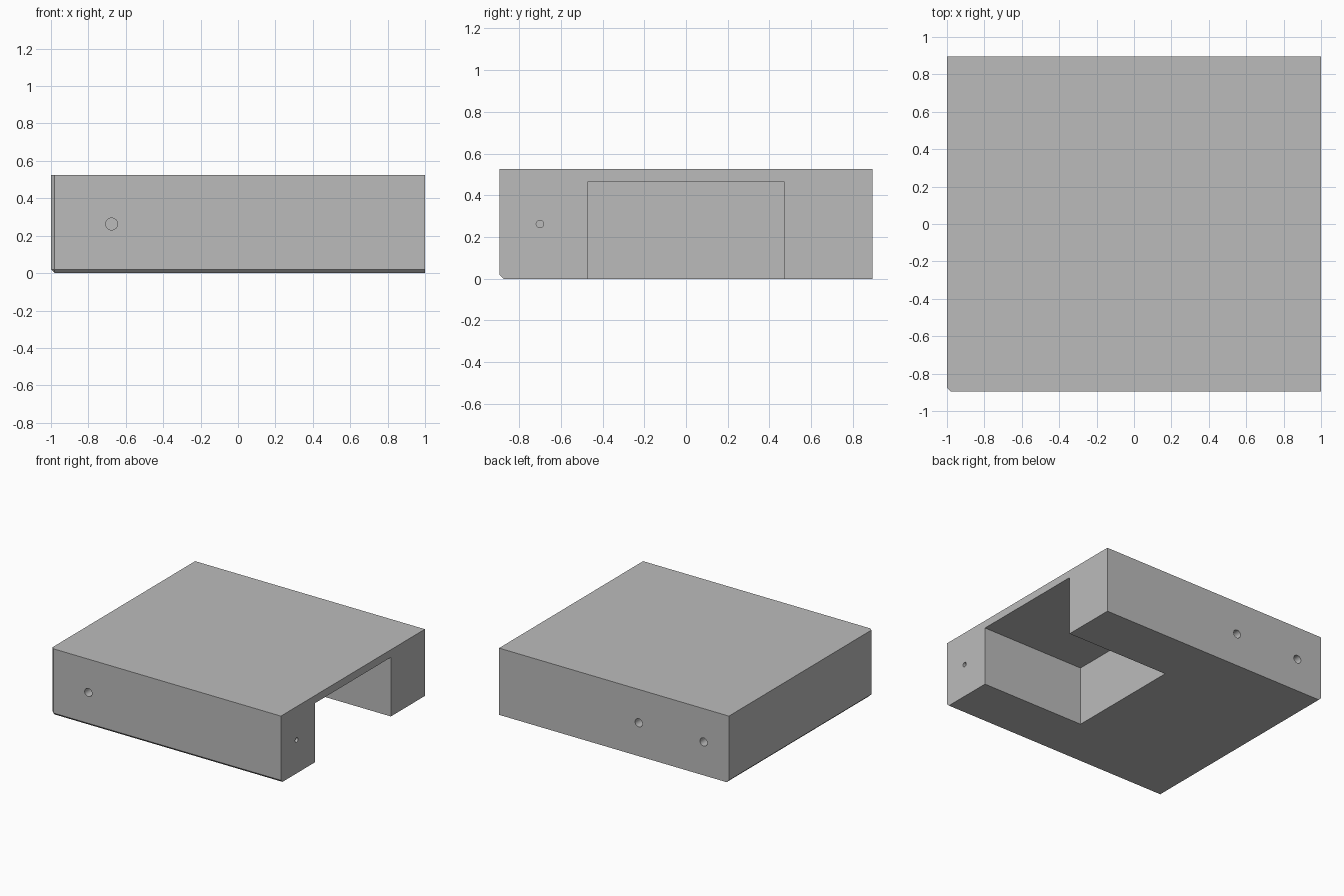
import bpy
import bmesh
import math
from mathutils import Vector

cube = bpy.data.objects.get("Cube")
if cube:
    bpy.data.objects.remove(cube, do_unlink=True)

HX, HY, TOP = 1.0, 0.895, 0.525
MID = TOP / 2

grey = bpy.data.materials.new("plain grey")
grey.use_nodes = True
colour = (0.5, 0.5, 0.5, 1)
grey.diffuse_color = colour
grey.node_tree.nodes["Principled BSDF"].inputs["Base Color"].default_value = colour


def add_box(name, low, high):
    low, high = Vector(low), Vector(high)
    bpy.ops.mesh.primitive_cube_add(size=1, location=(low + high) / 2)
    obj = bpy.context.object
    obj.name = name
    obj.scale = high - low
    bpy.ops.object.transform_apply(location=True, rotation=True, scale=True)
    obj.data.materials.append(grey)
    return obj


def add_drill(name, mouth, direction, radius, depth=0.25):
    # Cylinder centred on the mouth, reaching the given depth into the block
    bpy.ops.mesh.primitive_cylinder_add(vertices=32, radius=radius, depth=2 * depth, location=mouth)
    obj = bpy.context.object
    obj.name = name
    obj.rotation_euler = Vector(direction).to_track_quat("Z", "Y").to_euler()
    obj.data.materials.append(grey)
    return obj


# Main block, with the three edges at one lower front corner chamfered
block = add_box("block", (-HX, -HY, 0), (HX, HY, TOP))
bm = bmesh.new()
bm.from_mesh(block.data)
corner = min(bm.verts, key=lambda v: sum(v.co))
bmesh.ops.bevel(bm, geom=list(corner.link_edges), offset=0.02, segments=1, affect="EDGES")
bm.to_mesh(block.data)
bm.free()

# Pocket open to the side and underneath, and blind drilled holes
cutters = [
    add_box("pocket_cutter", (0.105, -0.472, -0.1), (HX + 0.1, 0.472, 0.465)),
    add_drill("front_hole_cutter", (-0.676, -HY, MID), (0, 1, 0), 0.032),
    add_drill("side_hole_cutter", (HX, -0.70, MID), (1, 0, 0), 0.018),
]
for x in (-0.215, -0.78):
    cutters.append(add_drill("back_hole_cutter", (x, HY, MID), (0, 1, 0), 0.032))

bpy.ops.object.select_all(action="DESELECT")
block.select_set(True)
bpy.context.view_layer.objects.active = block
for cutter in cutters:
    cutter.hide_render = True
    cut = block.modifiers.new(cutter.name, "BOOLEAN")
    cut.operation = "DIFFERENCE"
    cut.solver = "EXACT"
    cut.object = cutter
    bpy.ops.object.modifier_apply(modifier=cut.name)
for cutter in cutters:
    bpy.data.objects.remove(cutter, do_unlink=True)

# Smooth hole walls, crisp block edges
bpy.ops.object.shade_smooth_by_angle(angle=math.radians(30))
